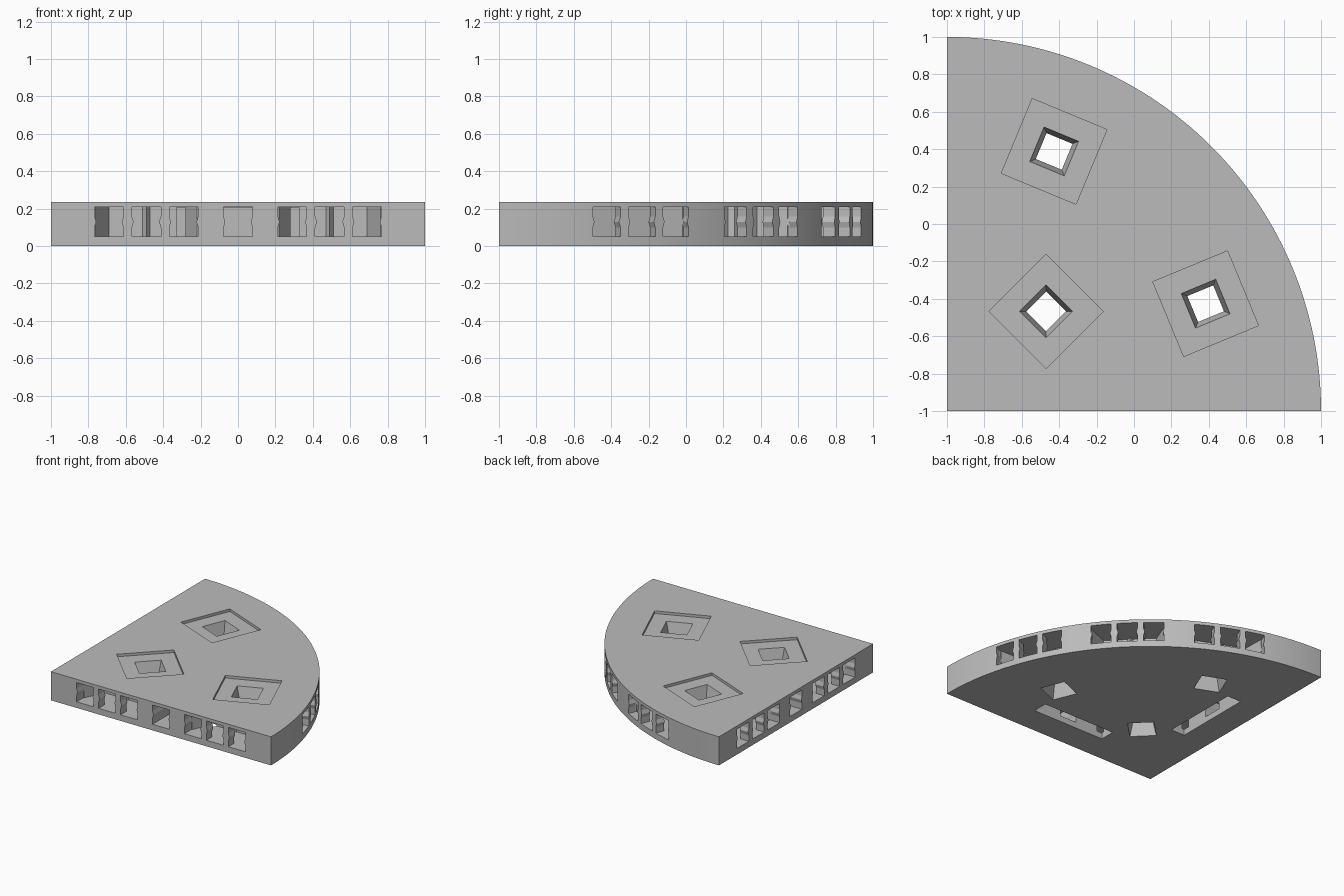
import bpy, bmesh
from math import sin, cos, pi, radians
from mathutils import Matrix, Vector

cube = bpy.data.objects.get("Cube")
if cube:
    bpy.data.objects.remove(cube, do_unlink=True)

HEIGHT = 0.235
LOW, HIGH = 0.05, 0.208
MID = (LOW + HIGH) / 2

grey = bpy.data.materials.new("plain_grey")
grey.use_nodes = True
color = (0.5, 0.5, 0.5, 1)
grey.diffuse_color = color
grey.node_tree.nodes["Principled BSDF"].inputs["Base Color"].default_value = color


def loft(name, rings, matrix=Matrix()):
    """Closed solid through rings of equal point count."""
    bm = bmesh.new()
    loops = [[bm.verts.new(matrix @ Vector(p)) for p in ring] for ring in rings]
    n = len(loops[0])
    for a, b in zip(loops, loops[1:]):
        for i in range(n):
            j = (i + 1) % n
            bm.faces.new((a[i], a[j], b[j], b[i]))
    bm.faces.new(loops[0][::-1])
    bm.faces.new(loops[-1])
    bmesh.ops.recalc_face_normals(bm, faces=bm.faces)
    mesh = bpy.data.meshes.new(name)
    bm.to_mesh(mesh)
    bm.free()
    mesh.materials.append(grey)
    obj = bpy.data.objects.new(name, mesh)
    bpy.context.scene.collection.objects.link(obj)
    return obj


def prism(name, outline, z0, z1, matrix=Matrix()):
    return loft(name, [[(x, y, z) for x, y in outline] for z in (z0, z1)], matrix)


def square(half, z):
    return [(-half, -half, z), (half, -half, z), (half, half, z), (-half, half, z)]


def edge_frame(x, y, inward):
    """Local x runs along the edge, local y points into the tile."""
    ix, iy = inward
    return Matrix(((iy, ix, 0, x), (-ix, iy, 0, y), (0, 0, 1, 0), (0, 0, 0, 1)))


cutters = []


def port(frame, offset, depth):
    """Edge window whose sides pinch in at mid height."""
    def ring(y):
        w, m = 0.077, 0.068
        half = [(w, LOW), (w, MID - 0.03), (m, MID), (w, MID + 0.03), (w, HIGH)]
        pts = half + [(-x, z) for x, z in reversed(half)]
        return [(offset + x, y, z) for x, z in pts]
    cutters.append(loft("port_cutter", [ring(-0.05), ring(depth)], frame))


def triple_port(frame):
    """Three windows opening into one tapered chamber with a ridge at the back."""
    for offset in (-0.2, 0, 0.2):
        port(frame, offset, 0.09)
    outline = [(-0.278, 0.075), (0.278, 0.075), (0.2, 0.25), (0.02, 0.25),
               (0, 0.22), (-0.02, 0.25), (-0.2, 0.25)]
    cutters.append(prism("chamber_cutter", outline, LOW, HIGH, frame))


# Quarter disc body
arc = [(-1 + 2 * cos(a), -1 + 2 * sin(a)) for a in (pi / 2 * i / 64 for i in range(65))]
tile = prism("quarter_round_tile", [(-1, -1)] + arc, 0, HEIGHT)

# Straight edges: two triple ports, a centre port and an underside slot each
for x, y, inward in ((0, -1, (0, 1)), (-1, 0, (1, 0))):
    frame = edge_frame(x, y, inward)
    for side in (-0.49, 0.49):
        triple_port(frame @ Matrix.Translation((side, 0, 0)))
    port(frame, 0, 0.3)
    slot = [(-0.33, 0.23), (0.33, 0.23), (0.33, 0.355), (-0.33, 0.355)]
    cutters.append(prism("slot_cutter", slot, -0.02, HIGH - 0.001, frame))

# Curved edge: three triple ports
for degrees in (22.5, 45, 67.5):
    a = radians(degrees)
    triple_port(edge_frame(-1 + 2 * cos(a), -1 + 2 * sin(a), (-cos(a), -sin(a))))

# Square top recesses with waisted through holes
for x, y, turn in ((-0.47, -0.467, 45), (-0.427, 0.388, -22.5), (0.383, -0.426, 22.5)):
    place = Matrix.Translation((x, y, 0)) @ Matrix.Rotation(radians(turn), 4, "Z")
    floor = HEIGHT - 0.021
    cutters.append(loft("recess_cutter", [square(0.216, floor), square(0.216, HEIGHT + 0.03)], place))
    rings = [square(0.1, -0.02), square(0.1, 0), square(0.075, floor / 2),
             square(0.1, floor), square(0.1, HEIGHT + 0.02)]
    cutters.append(loft("hole_cutter", rings, place))

# Cut everything out of the body
for cutter in cutters:
    mod = tile.modifiers.new("cut", "BOOLEAN")
    mod.operation = "DIFFERENCE"
    mod.solver = "EXACT"
    mod.object = cutter
graph = bpy.context.evaluated_depsgraph_get()
result = bpy.data.meshes.new_from_object(tile.evaluated_get(graph))
tile.modifiers.clear()
tile.data = result
for cutter in cutters:
    bpy.data.objects.remove(cutter, do_unlink=True)

# Smooth the curved rim, keep every other edge crisp
bpy.ops.object.select_all(action="DESELECT")
tile.select_set(True)
bpy.context.view_layer.objects.active = tile
bpy.ops.object.shade_smooth_by_angle(angle=radians(10))
